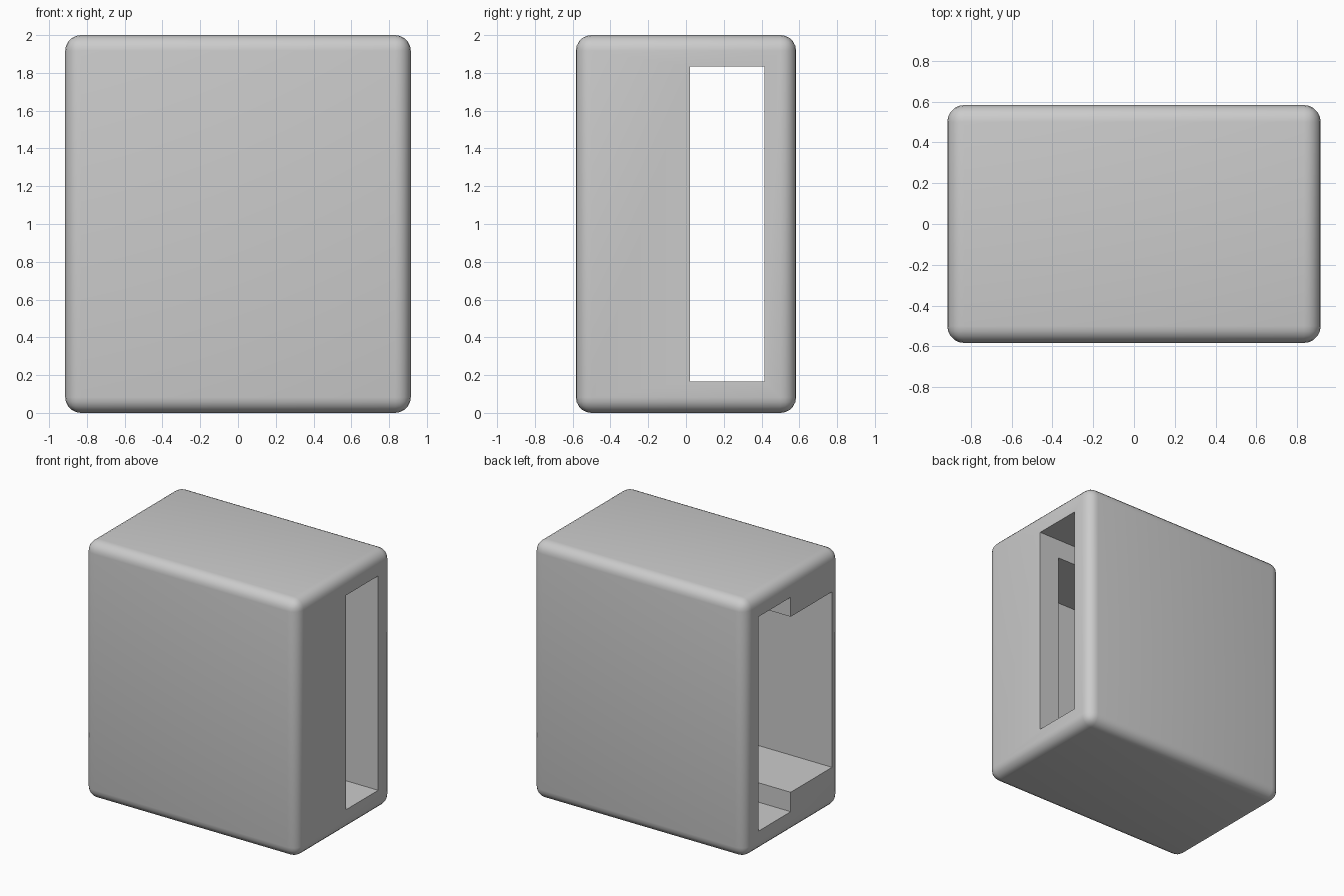
import bpy

if "Cube" in bpy.data.objects:
    bpy.data.objects.remove(bpy.data.objects["Cube"])


def box(name, lo, hi):
    """Axis-aligned box between two corners."""
    bpy.ops.mesh.primitive_cube_add(size=1, location=[(a + b) / 2 for a, b in zip(lo, hi)])
    ob = bpy.context.object
    ob.name = name
    ob.scale = [b - a for a, b in zip(lo, hi)]
    bpy.ops.object.transform_apply(location=True, rotation=False, scale=True)
    return ob


def apply(ob, mod):
    bpy.context.view_layer.objects.active = ob
    bpy.ops.object.modifier_apply(modifier=mod.name)


HX, HY, H = 0.915, 0.583, 2.0

# Outer casing with rounded edges
casing = box("casing", (-HX, -HY, 0), (HX, HY, H))
bevel = casing.modifiers.new("round_edges", 'BEVEL')
bevel.width = 0.083
bevel.segments = 5
bevel.limit_method = 'NONE'
apply(casing, bevel)

# Slot running through both sides, and a wider pocket open only on the left side
cutters = [
    box("slot_cutter", (-1.2, 0.021, 0.167), (1.2, 0.415, 1.833)),
    box("pocket_cutter", (-1.1, -0.487, 0.318), (0.74, 0.2, 1.682)),
]
for cutter in cutters:
    cutter.hide_render = True
    cut = casing.modifiers.new("cut", 'BOOLEAN')
    cut.operation = 'DIFFERENCE'
    cut.solver = 'EXACT'
    cut.object = cutter
    apply(casing, cut)
    bpy.data.objects.remove(cutter)

# Smooth only the rounded edges
bpy.ops.object.select_all(action='DESELECT')
casing.select_set(True)
bpy.context.view_layer.objects.active = casing
bpy.ops.object.shade_smooth_by_angle(angle=0.52)
